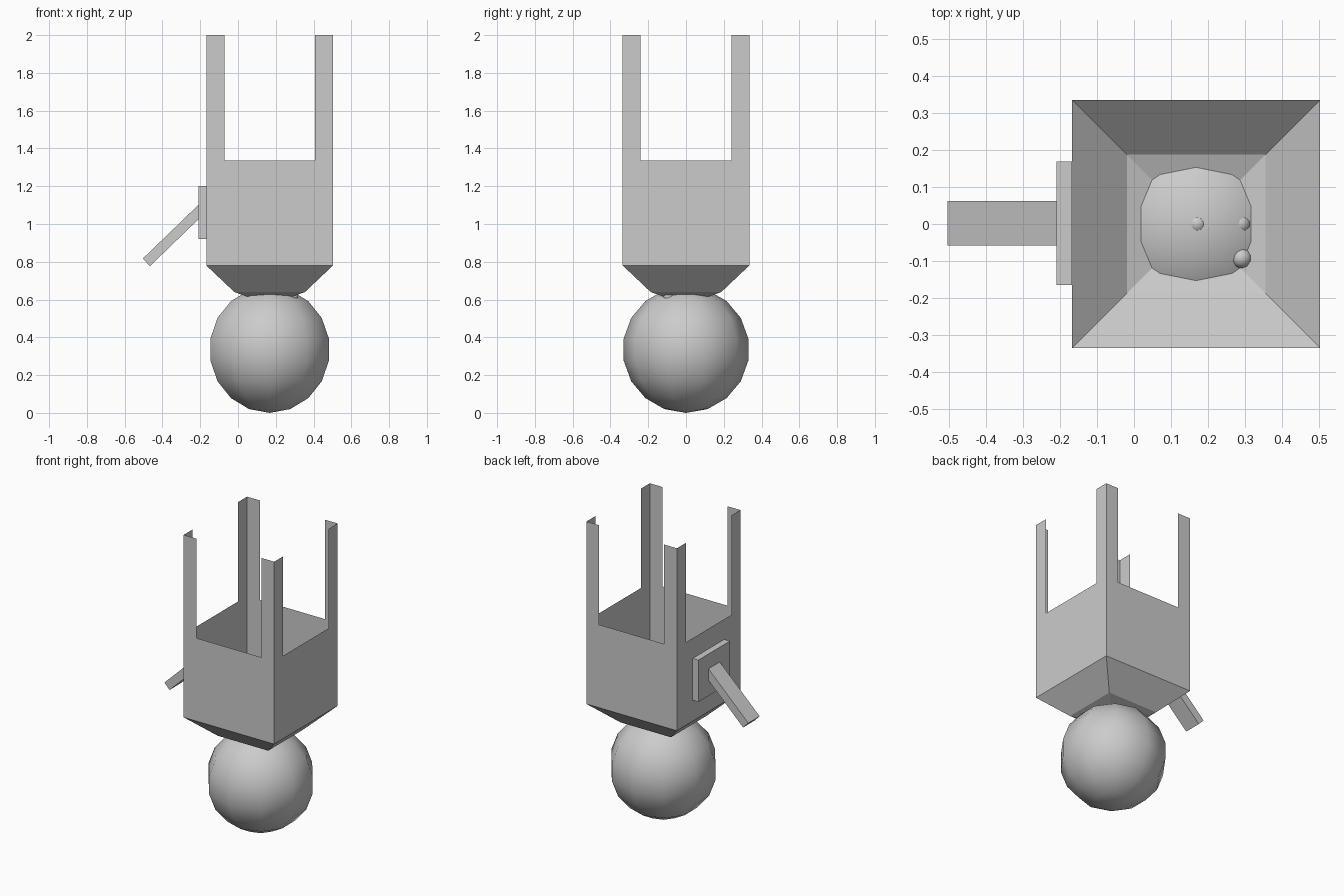
import bpy, bmesh, math
from mathutils import Matrix, Vector

if "Cube" in bpy.data.objects:
    bpy.data.objects.remove(bpy.data.objects["Cube"])

CX = 0.1675   # centre line of the main body
H = 0.335     # half width of the body


def make_object(name, bm):
    mesh = bpy.data.meshes.new(name)
    bm.to_mesh(mesh)
    bm.free()
    ob = bpy.data.objects.new(name, mesh)
    bpy.context.collection.objects.link(ob)
    return ob


def box(name, size, centre, tilt=0.0):
    bm = bmesh.new()
    m = (Matrix.Translation(centre) @ Matrix.Rotation(tilt, 4, 'Y')
         @ Matrix.Diagonal((*size, 1)))
    bmesh.ops.create_cube(bm, size=1, matrix=m)
    return make_object(name, bm)


def ball(name, radius, centre, segments, rings):
    bm = bmesh.new()
    bmesh.ops.create_uvsphere(bm, u_segments=segments, v_segments=rings, radius=radius)
    # put a column of corners on the y axis and flats on the x axis
    if max(v.co.x for v in bm.verts) > max(v.co.y for v in bm.verts):
        bmesh.ops.rotate(bm, verts=bm.verts, matrix=Matrix.Rotation(math.pi / 2, 3, 'Z'))
    bmesh.ops.translate(bm, verts=bm.verts, vec=Vector(centre))
    for f in bm.faces:
        f.smooth = True
    return make_object(name, bm)


# open sheet body: four identical sides, each a wall with two leg strips and a funnel slope
LEG = 0.24    # inner edge of each leg strip
side = [
    [(-H, H, 0.78), (H, H, 0.78), (H, H, 1.335), (LEG, H, 1.335),
     (-LEG, H, 1.335), (-H, H, 1.335)],
    [(-H, H, 1.335), (-LEG, H, 1.335), (-LEG, H, 2), (-H, H, 2)],
    [(LEG, H, 1.335), (H, H, 1.335), (H, H, 2), (LEG, H, 2)],
    [(-0.187, 0.187, 0.64), (0.187, 0.187, 0.64), (H, H, 0.78), (-H, H, 0.78)],
    [(-0.11, 0.11, 0.612), (0.11, 0.11, 0.612), (0.187, 0.187, 0.64), (-0.187, 0.187, 0.64)],
]
bm = bmesh.new()
for i in range(4):
    turn = Matrix.Translation((CX, 0, 0)) @ Matrix.Rotation(i * math.pi / 2, 4, 'Z')
    for face in side:
        bm.faces.new([bm.verts.new(turn @ Vector(p)) for p in reversed(face)])
bmesh.ops.remove_doubles(bm, verts=bm.verts, dist=0.0005)
make_object("body_with_legs", bm)

# globe
ball("globe", H, (CX, 0, H), 10, 9)

# small balls just poking through the top of the globe
for n, p in enumerate([(0.17, 0, 0.645), (0.287, 0, 0.618),
                       (0.18, -0.088, 0.625), (0.29, -0.092, 0.615)]):
    ball(f"small_ball_{n + 1}", 0.028, p, 10, 9)

# mounting plate and sloping chute
box("chute_plate", (0.042, 0.333, 0.28), (-0.1885, 0.002, 1.06))
angle = math.radians(44)
along = Vector((math.cos(angle), 0, math.sin(angle)))
length = 0.41
box("chute", (length, 0.12, 0.055), Vector((-0.485, 0.002, 0.797)) + along * length / 2, -angle)
